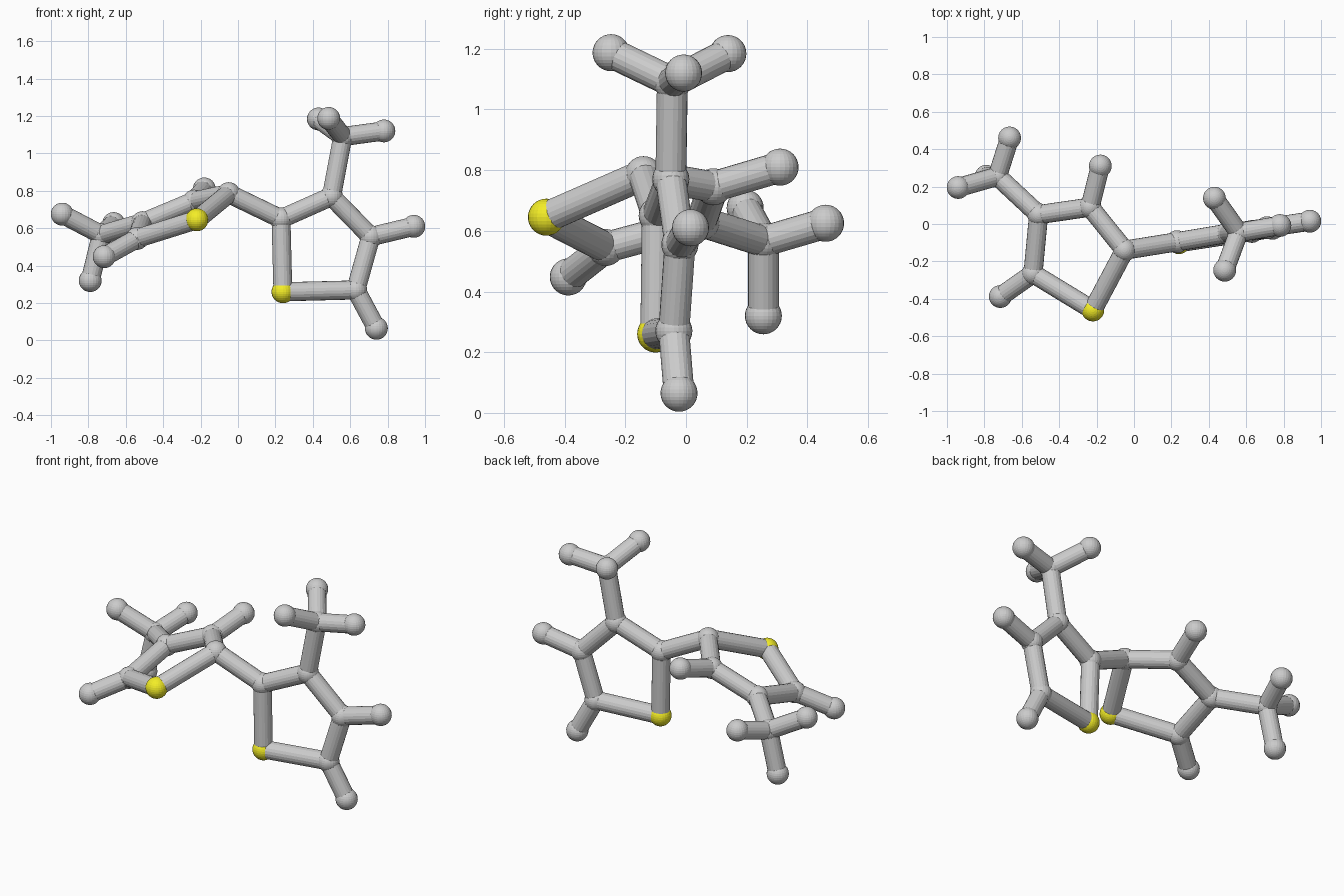
import bpy
from mathutils import Vector

if "Cube" in bpy.data.objects:
    bpy.data.objects.remove(bpy.data.objects["Cube"])

BALL_R, STICK_R = 0.061, 0.051

# Atom positions: upright ring (a_) and tilted ring (b_)
atoms = {
    "a_sulfur": (0.24, -0.10, 0.26),
    "a_carbon_link": (0.23, -0.095, 0.65),
    "a_carbon_branch": (0.50, -0.05, 0.77),
    "a_carbon_side": (0.71, -0.02, 0.555),
    "a_carbon_low": (0.63, -0.04, 0.27),
    "a_hydrogen_side": (0.94, 0.015, 0.61),
    "a_hydrogen_low": (0.74, -0.023, 0.065),
    "a_methyl": (0.56, -0.045, 1.09),
    "a_methyl_h1": (0.485, -0.247, 1.187),
    "a_methyl_h2": (0.43, 0.138, 1.184),
    "a_methyl_h3": (0.78, -0.008, 1.12),
    "b_sulfur": (-0.22, -0.46, 0.645),
    "b_carbon_link": (-0.05, -0.14, 0.785),
    "b_carbon_side": (-0.235, 0.09, 0.745),
    "b_carbon_branch": (-0.51, 0.05, 0.63),
    "b_carbon_low": (-0.54, -0.265, 0.545),
    "b_hydrogen_side": (-0.18, 0.31, 0.81),
    "b_hydrogen_low": (-0.715, -0.388, 0.448),
    "b_methyl": (-0.73, 0.255, 0.565),
    "b_methyl_h1": (-0.665, 0.46, 0.625),
    "b_methyl_h2": (-0.94, 0.195, 0.675),
    "b_methyl_h3": (-0.79, 0.255, 0.32),
}

# Both rings share the same bond pattern
pattern = [
    ("sulfur", "carbon_link"), ("carbon_link", "@"), ("@", "@side"),
    ("sulfur", "carbon_low"), ("carbon_low", "hydrogen_low"),
    ("carbon_side", "hydrogen_side"), ("carbon_branch", "methyl"),
    ("methyl", "methyl_h1"), ("methyl", "methyl_h2"), ("methyl", "methyl_h3"),
]
shared = [p for p in pattern if "@" not in p[0] + p[1]]
shared.append(("carbon_branch", "carbon_side"))
bonds = [(r + p, r + q) for r in ("a_", "b_") for p, q in shared]
bonds += [
    ("a_carbon_link", "a_carbon_branch"), ("a_carbon_side", "a_carbon_low"),
    ("b_carbon_link", "b_carbon_side"), ("b_carbon_branch", "b_carbon_low"),
    ("a_carbon_link", "b_carbon_link"),
]

yellow = bpy.data.materials.new("yellow")
yellow.diffuse_color = (0.9, 0.85, 0.02, 1)
yellow.use_nodes = True
yellow.node_tree.nodes["Principled BSDF"].inputs["Base Color"].default_value = yellow.diffuse_color

# Balls
for name, pos in atoms.items():
    bpy.ops.mesh.primitive_uv_sphere_add(segments=24, ring_count=16,
                                         radius=BALL_R, location=pos)
    ball = bpy.context.object
    ball.name = name + "_ball"
    if "sulfur" in name:
        ball.data.materials.append(yellow)

# Sticks
for p, q in bonds:
    a, b = Vector(atoms[p]), Vector(atoms[q])
    bpy.ops.mesh.primitive_cylinder_add(vertices=20, radius=STICK_R,
                                        depth=(b - a).length,
                                        end_fill_type='NOTHING',
                                        location=(a + b) / 2)
    stick = bpy.context.object
    stick.name = "stick_" + p + "_to_" + q
    stick.rotation_euler = (b - a).to_track_quat('Z', 'Y').to_euler()
